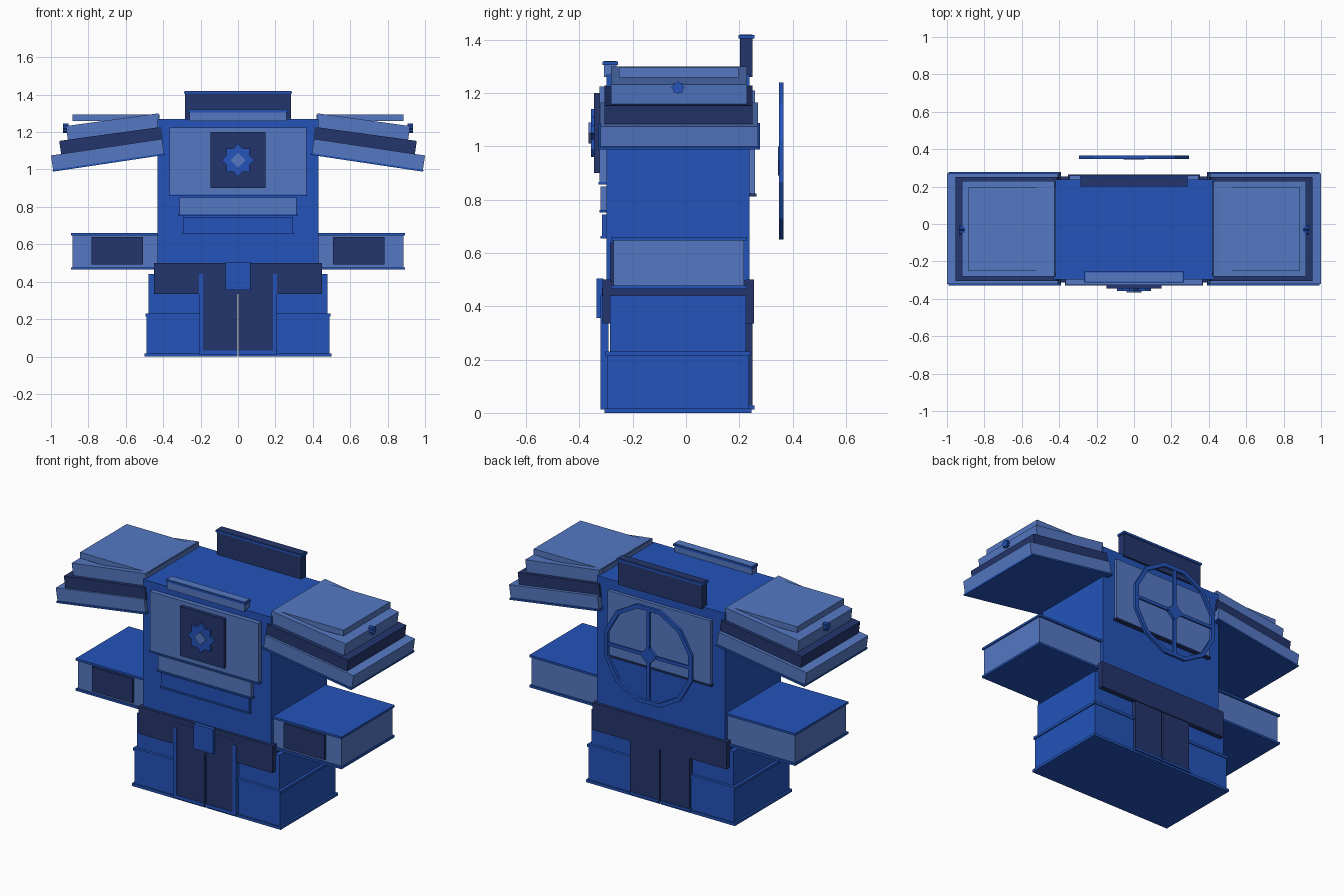
import bpy, bmesh, math
from mathutils import Matrix

if "Cube" in bpy.data.objects:
    bpy.data.objects.remove(bpy.data.objects["Cube"])


def material(name, rgb):
    m = bpy.data.materials.new(name)
    m.diffuse_color = (*rgb, 1)
    m.use_nodes = True
    m.node_tree.nodes["Principled BSDF"].inputs["Base Color"].default_value = m.diffuse_color
    return m


LIGHT = material("light_blue", (0.09, 0.19, 0.55))
MID = material("mid_blue", (0.017, 0.088, 0.49))
DARK = material("dark_navy", (0.017, 0.036, 0.15))


def finish(name, bm, mat):
    bmesh.ops.recalc_face_normals(bm, faces=bm.faces)
    me = bpy.data.meshes.new(name)
    bm.to_mesh(me)
    bm.free()
    me.materials.append(mat)
    ob = bpy.data.objects.new(name, me)
    bpy.context.collection.objects.link(ob)
    return ob


def box(name, x, y, z, mat):
    """Box from (min, max) ranges; a single x number means plus and minus that width."""
    if not isinstance(x, tuple):
        x = (-x, x)
    bm = bmesh.new()
    bmesh.ops.create_cube(bm, size=1)
    for v in bm.verts:
        v.co = [(r[0] + r[1]) / 2 + c * (r[1] - r[0]) for c, r in zip(v.co, (x, y, z))]
    return finish(name, bm, mat)


def sided(s, a, b):
    return tuple(sorted((s * a, s * b)))


def polygon(radii, n, offset=0.0):
    return [(radii[i % len(radii)] * math.cos(2 * math.pi * i / n + offset),
             radii[i % len(radii)] * math.sin(2 * math.pi * i / n + offset)) for i in range(n)]


def prism(name, pts, y, cx, cz, mat, turn=None):
    """Outline in x-z, extruded over the y range."""
    bm = bmesh.new()
    f = bm.faces.new([bm.verts.new((p[0], y[0], p[1])) for p in pts])
    ext = bmesh.ops.extrude_face_region(bm, geom=[f])["geom"]
    for v in ext:
        if isinstance(v, bmesh.types.BMVert):
            v.co.y = y[1]
    if turn:
        bmesh.ops.transform(bm, matrix=turn, verts=bm.verts)
    bmesh.ops.translate(bm, vec=(cx, 0, cz), verts=bm.verts)
    return finish(name, bm, mat)


# Torso
box("torso", 0.43, (-0.298, 0.238), (0.45, 1.27), MID)

# Chest plate with star ornament
box("chest_plate", 0.365, (-0.325, -0.29), (0.865, 1.225), LIGHT)
box("chest_plate_lip", 0.37, (-0.329, -0.29), (0.857, 0.866), MID)
box("chest_panel", 0.148, (-0.345, -0.32), (0.9, 1.2), DARK)
prism("chest_star", polygon((0.09, 0.066), 16), (-0.357, -0.34), 0, 1.05, MID)
prism("chest_diamond", polygon((0.04,), 4), (-0.365, -0.35), 0, 1.05, LIGHT)

# Belly plates
box("belly_plate_upper", 0.313, (-0.32, -0.29), (0.76, 0.85), LIGHT)
box("belly_lip_upper", 0.32, (-0.325, -0.29), (0.752, 0.761), MID)
box("belly_plate_lower", 0.295, (-0.315, -0.29), (0.662, 0.745), MID)
box("belly_lip_lower", 0.3, (-0.32, -0.29), (0.654, 0.663), MID)

# Back plate
box("back_plate", 0.345, (0.23, 0.258), (0.82, 1.21), LIGHT)
box("back_plate_lip", 0.352, (0.23, 0.264), (0.812, 0.822), DARK)

# Collars
box("back_collar", 0.283, (0.202, 0.25), (1.26, 1.42), DARK)
box("back_collar_lip", 0.289, (0.197, 0.256), (1.405, 1.418), MID)
box("front_collar", 0.26, (-0.308, -0.26), (1.26, 1.32), LIGHT)
box("front_collar_lip", 0.266, (-0.313, -0.255), (1.305, 1.318), MID)

# Belt with front and back skirts and a buckle
box("belt", 0.45, (-0.31, 0.25), (0.435, 0.498), DARK)
box("belt_front", 0.45, (-0.314, -0.285), (0.335, 0.5), DARK)
box("belt_back", 0.45, (0.225, 0.255), (0.335, 0.5), DARK)
box("buckle", 0.066, (-0.335, -0.31), (0.355, 0.505), MID)

for s, side in ((1, "right"), (-1, "left")):
    # Legs
    box("leg_upper_" + side, sided(s, 0.004, 0.478), (-0.285, 0.225), (0.2, 0.44), MID)
    box("leg_lower_" + side, sided(s, 0.004, 0.488), (-0.296, 0.236), (0.005, 0.225), MID)
    box("leg_band_" + side, sided(s, 0.004, 0.495), (-0.302, 0.242), (0.215, 0.231), MID)
    box("foot_band_" + side, sided(s, 0.004, 0.5), (-0.305, 0.245), (0, 0.016), MID)
    # Hanging skirt panels, front and back
    box("front_panel_" + side, sided(s, 0.004, 0.19), (-0.315, -0.29), (0.03, 0.47), DARK)
    box("front_panel_trim_" + side, sided(s, 0.188, 0.209), (-0.32, -0.29), (0.012, 0.44), MID)
    box("front_panel_hem_" + side, sided(s, 0.004, 0.209), (-0.32, -0.29), (0.012, 0.032), MID)
    box("back_panel_" + side, sided(s, 0.004, 0.2), (0.225, 0.25), (0.025, 0.36), DARK)
    box("back_panel_hem_" + side, sided(s, 0.004, 0.205), (0.225, 0.256), (0.012, 0.027), MID)
    # Forearm guards
    box("arm_guard_" + side, sided(s, 0.42, 0.885), (-0.272, 0.217), (0.47, 0.655), LIGHT)
    box("arm_lip_top_" + side, sided(s, 0.42, 0.893), (-0.282, 0.228), (0.647, 0.66), MID)
    box("arm_lip_bottom_" + side, sided(s, 0.42, 0.893), (-0.282, 0.228), (0.464, 0.477), MID)
    box("arm_panel_" + side, sided(s, 0.507, 0.782), (-0.286, -0.265), (0.492, 0.64), DARK)
    # Tilted shoulder layers: centre x, centre z, length, thickness, y range, tilt, colour
    layers = (
        ("shoulder_base", 0.697, 1.077, 0.6, 0.085, (-0.32, 0.27), 8.5, LIGHT),
        ("shoulder_base_lip", 0.691, 1.038, 0.606, 0.01, (-0.328, 0.278), 8.5, MID),
        ("shoulder_middle", 0.678, 1.153, 0.55, 0.075, (-0.306, 0.25), 7.8, DARK),
        ("shoulder_upper", 0.667, 1.229, 0.5, 0.075, (-0.282, 0.229), 7.8, LIGHT),
    )
    for name, cx, cz, length, thick, y, tilt, mat in layers:
        ob = box(name + "_" + side, length / 2, y, (-thick / 2, thick / 2), mat)
        ob.location = (s * cx, 0, cz)
        ob.rotation_euler.y = s * math.radians(tilt)
    box("shoulder_top_" + side, sided(s, 0.42, 0.885), (-0.252, 0.197), (1.258, 1.295), LIGHT)
    # Small stud on the outer edge of the shoulder
    stud = prism("shoulder_stud_" + side, polygon((0.025, 0.019), 16), (-0.015, 0.015),
                 s * 0.92, 1.22, MID, Matrix.Rotation(math.pi / 2, 4, 'Z'))
    stud.location.y = -0.03

# Wheel-shaped crest behind the back
N, cz, y = 12, 0.945, (0.348, 0.365)
bm = bmesh.new()
loops = []
for r in (0.305, 0.28):
    for yy in y:
        loops.append([bm.verts.new((a, yy, b + cz)) for a, b in polygon((r,), N, math.pi / N)])
for a, b in ((0, 1), (1, 3), (3, 2), (2, 0)):
    for i in range(N):
        j = (i + 1) % N
        bm.faces.new((loops[a][i], loops[a][j], loops[b][j], loops[b][i]))
finish("back_ring", bm, MID)
box("ring_spoke_vertical", 0.01, (0.35, 0.363), (cz - 0.28, cz + 0.28), MID)
box("ring_spoke_horizontal", 0.28, (0.351, 0.362), (cz - 0.01, cz + 0.01), MID)
prism("ring_hub", polygon((0.055,), 4), (0.346, 0.366), 0, cz, MID)
